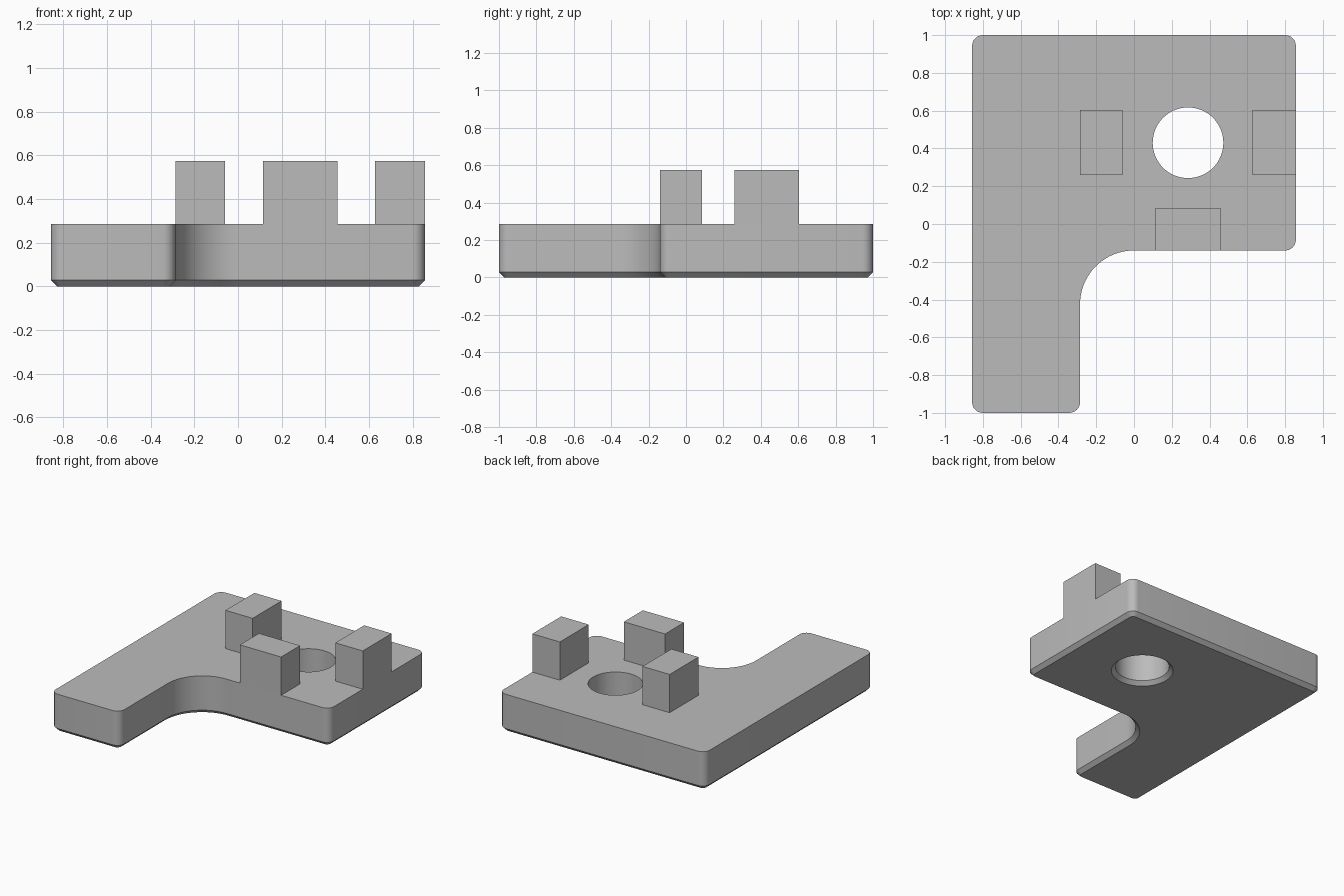
import bpy
import bmesh
from math import radians, cos, sin, pi

cube = bpy.data.objects.get("Cube")
if cube:
    bpy.data.objects.remove(cube, do_unlink=True)

HALF_X, HALF_Y = 0.857, 1.0
TOP, POST_TOP, CHAMFER = 0.286, 0.574, 0.028
CORNER, FILLET = 0.057, 0.286
ARM_X, STEP_Y = -0.286, -0.14      # inner edges of the L shape
HOLE_X, HOLE_Y, HOLE_R = 0.286, 0.43, 0.187

grey = bpy.data.materials.new("mid grey")
grey.use_nodes = True
grey.diffuse_color = (0.5, 0.5, 0.5, 1)
grey.node_tree.nodes["Principled BSDF"].inputs["Base Color"].default_value = (0.5, 0.5, 0.5, 1)


def finish(bm, name):
    bmesh.ops.recalc_face_normals(bm, faces=bm.faces[:])
    mesh = bpy.data.meshes.new(name)
    bm.to_mesh(mesh)
    bm.free()
    mesh.materials.append(grey)
    obj = bpy.data.objects.new(name, mesh)
    bpy.context.collection.objects.link(obj)
    return obj


def arc(cx, cy, r, start, sweep, steps):
    angles = [radians(start + sweep * i / steps) for i in range(steps + 1)]
    return [(cx + r * cos(a), cy + r * sin(a)) for a in angles]


def outline(inset):
    """Counter-clockwise L shape with rounded corners, shrunk by inset."""
    r, k = CORNER - inset, CORNER
    pts = arc(-HALF_X + k, -HALF_Y + k, r, 180, 90, 8)
    pts += arc(ARM_X - k, -HALF_Y + k, r, 270, 90, 8)
    pts += arc(ARM_X + FILLET, STEP_Y - FILLET, FILLET + inset, 180, -90, 20)
    pts += arc(HALF_X - k, STEP_Y + k, r, 270, 90, 8)
    pts += arc(HALF_X - k, HALF_Y - k, r, 0, 90, 8)
    pts += arc(-HALF_X + k, HALF_Y - k, r, 90, 90, 8)
    return pts


def hole(inset):
    return arc(HOLE_X, HOLE_Y, HOLE_R + inset, 0, 360, 64)[:-1]


# L-shaped plate: walls with a chamfered lower rim, outside and in the hole
bm = bmesh.new()
bottom_edges, top_edges = [], []
for shape in (outline, hole):
    rings = []
    for z, inset in ((0, CHAMFER), (CHAMFER, 0), (TOP, 0)):
        rings.append([bm.verts.new((x, y, z)) for x, y in shape(inset)])
    n = len(rings[0])
    for low, high in zip(rings, rings[1:]):
        for i in range(n):
            j = (i + 1) % n
            bm.faces.new((low[i], low[j], high[j], high[i]))
    for ring, store in ((rings[0], bottom_edges), (rings[-1], top_edges)):
        store += [bm.edges.get((ring[i], ring[(i + 1) % n])) for i in range(n)]
# Flat caps around the hole
for edges in (bottom_edges, top_edges):
    bmesh.ops.triangle_fill(bm, edges=edges, use_beauty=True)
plate = finish(bm, "base_plate")
bpy.ops.object.select_all(action="DESELECT")
plate.select_set(True)
bpy.context.view_layer.objects.active = plate
bpy.ops.object.shade_smooth_by_angle(angle=pi / 6)


# Three upright blocks around the hole
def post(name, x0, x1, y0, y1):
    bm = bmesh.new()
    bmesh.ops.create_cube(bm, size=1)
    bmesh.ops.scale(bm, vec=(x1 - x0, y1 - y0, POST_TOP - TOP), verts=bm.verts)
    bmesh.ops.translate(bm, vec=((x0 + x1) / 2, (y0 + y1) / 2, (TOP + POST_TOP) / 2), verts=bm.verts)
    finish(bm, name)


post("right_post", ARM_X, -0.06, 0.26, 0.603)
post("left_post", 0.628, HALF_X, 0.26, 0.603)
post("front_post", 0.114, 0.457, STEP_Y, 0.086)
